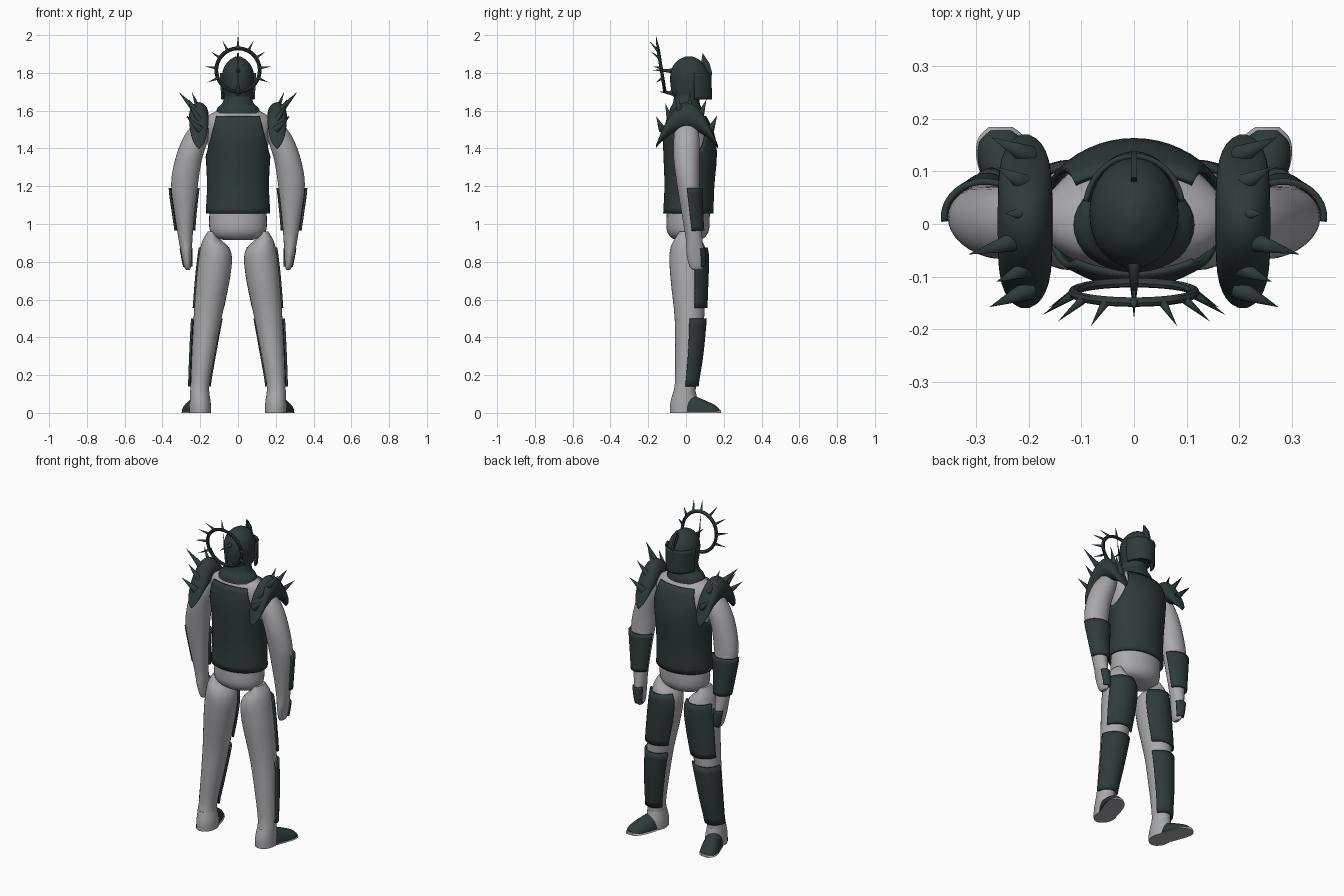
import bpy, bmesh, math
from mathutils import Vector

if "Cube" in bpy.data.objects:
    bpy.data.objects.remove(bpy.data.objects["Cube"])


def material(name, rgb):
    m = bpy.data.materials.new(name)
    m.use_nodes = True
    m.diffuse_color = (*rgb, 1)
    m.node_tree.nodes["Principled BSDF"].inputs["Base Color"].default_value = (*rgb, 1)
    return m


CLOTH = material("pale_grey", (0.4, 0.4, 0.42))
ARMOUR = material("dark_green_steel", (0.028, 0.043, 0.042))


def finish(bm, name, mat, mirror=False, thick=0):
    bmesh.ops.recalc_face_normals(bm, faces=bm.faces)
    me = bpy.data.meshes.new(name)
    bm.to_mesh(me)
    bm.free()
    ob = bpy.data.objects.new(name, me)
    bpy.context.collection.objects.link(ob)
    me.materials.append(mat)
    bpy.ops.object.select_all(action="DESELECT")
    ob.select_set(True)
    bpy.context.view_layer.objects.active = ob
    bpy.ops.object.shade_smooth_by_angle(angle=math.radians(40))
    if thick:
        s = ob.modifiers.new("thickness", "SOLIDIFY")
        s.thickness, s.offset = thick, 0
    if mirror:
        ob.modifiers.new("mirror", "MIRROR").use_mirror_merge = False
    return ob


def smooth(path, n=4):
    """Catmull-Rom refinement of a list of sections."""
    p = [Vector(s) for s in path]
    p = [p[0]] + p + [p[-1]]
    out = []
    for a, b, c, d in zip(p, p[1:], p[2:], p[3:]):
        for i in range(n):
            t = i / n
            out.append(b + (c - a) * (t / 2) + (2 * a - 5 * b + 4 * c - d) * (t * t / 2)
                       + (3 * b - a - 3 * c + d) * (t ** 3 / 2))
    return out + [p[-1]]


def loft(path, axis="Z", arc=None, closed=True, segs=32):
    """Skin ellipses (x, y, z, rx, r2); an arc in degrees gives part of the round."""
    bm = bmesh.new()
    lo, hi = arc or (0, 360)
    count = segs if not arc else segs + 1
    rings = []
    for x, y, z, rx, r2 in path:
        ring = []
        for i in range(count):
            a = math.radians(lo + (hi - lo) * i / segs)
            u, v = rx * math.cos(a), r2 * math.sin(a)
            ring.append(bm.verts.new((x + u, y + v, z) if axis == "Z" else (x + u, y, z + v)))
        rings.append(ring)
    for p, q in zip(rings, rings[1:]):
        for i in range(count if closed else count - 1):
            j = (i + 1) % count
            bm.faces.new((p[i], p[j], q[j], q[i]))
    if closed:
        bm.faces.new(rings[0])
        bm.faces.new(rings[-1])
    return bm


def band(path, z0, z1, grow, n=10):
    """Sections of a limb between two heights, grown outward."""
    out = []
    for i in range(n + 1):
        z = z0 + (z1 - z0) * i / n
        for a, b in zip(path, path[1:]):
            if a[2] <= z <= b[2]:
                s = a.lerp(b, (z - a[2]) / (b[2] - a[2]))
                out.append((s[0], s[1], z, s[3] + grow, s[4] + grow))
                break
    return out


def plate(name, path, z0, z1, arc, grow=0.008):
    bm = loft(band(path, z0, z1, grow), arc=arc, closed=False, segs=24)
    return finish(bm, name, ARMOUR, mirror=True, thick=0.012)


def spike(bm, base, tip, r):
    base, tip = Vector(base), Vector(tip)
    d = tip - base
    new = bmesh.ops.create_cone(bm, cap_ends=True, segments=12, radius1=r, radius2=0, depth=d.length)
    rot = d.to_track_quat("Z", "Y")
    for v in new["verts"]:
        v.co = rot @ v.co + (base + tip) / 2


# Body
torso = smooth([(0, .01, .915, .07, .06), (0, .01, .93, .125, .09), (0, .01, .97, .15, .112),
                (0, .012, 1.05, .152, .114), (0, .018, 1.2, .145, .113), (0, .022, 1.35, .152, .122),
                (0, .018, 1.45, .165, .12), (0, .01, 1.53, .18, .1), (0, .003, 1.575, .155, .082),
                (0, 0, 1.605, .1, .065)])
finish(loft(torso, segs=40), "torso", CLOTH)

# Cuirass, trimmed by two slanted armhole planes
bm = loft(band(torso, 1.055, 1.57, .013, 16), closed=False, segs=48, arc=(0, 360))
bmesh.ops.remove_doubles(bm, verts=bm.verts, dist=1e-4)
for side in (1, -1):
    bmesh.ops.bisect_plane(bm, geom=bm.verts[:] + bm.edges[:] + bm.faces[:], clear_outer=True,
                           plane_co=(side * .16, 0, 1.38), plane_no=(side, 0, .25))
finish(bm, "cuirass", ARMOUR, thick=.012)

# Legs with thigh and shin plates
leg = smooth([(.203, -.008, .02, .052, .07), (.203, -.008, .1, .051, .06), (.2, -.002, .16, .05, .057),
              (.185, .01, .3, .06, .067), (.161, .018, .5, .074, .078), (.133, .012, .7, .088, .093),
              (.12, .01, .82, .088, .098), (.125, .01, .88, .073, .09), (.14, .01, .92, .045, .07),
              (.14, .01, .96, .02, .045)])
finish(loft(leg), "leg", CLOTH, mirror=True)
plate("thigh_plate", leg, .555, .875, (20, 150))
plate("shin_plate", leg, .14, .5, (0, 155))

# Feet: grey heel and sole, dark toe cover
heel = smooth([(.2, -.01, 0, .057, .075), (.2, -.01, .05, .056, .074), (.203, -.008, .11, .05, .06)])
finish(loft(heel), "heel", CLOTH, mirror=True)
boot = smooth([(.205, .005, .008, .052, .09), (.222, .06, .008, .056, .075), (.24, .115, .008, .056, .052),
               (.25, .155, .008, .044, .032), (.253, .178, .008, .02, .012)])
finish(loft(boot, "Y", (0, 180), segs=20), "boot_cover", ARMOUR, mirror=True)
sole = [(x, y + .006, 0, r + .003, .016) for x, y, z, r, h in boot]
finish(loft(sole, "Y", (0, 180), segs=12), "sole", CLOTH, mirror=True)

# Arms with bracers and hand plates
arm = smooth([(.265, .058, .757, .009, .02), (.267, .056, .775, .018, .037), (.273, .05, .84, .027, .047),
              (.278, .043, .92, .037, .044), (.283, .028, 1.05, .052, .05), (.283, .012, 1.21, .071, .06),
              (.262, .003, 1.34, .071, .068), (.225, .003, 1.45, .068, .068), (.193, .003, 1.52, .052, .055),
              (.175, .003, 1.56, .02, .025)])
finish(loft(arm), "arm", CLOTH, mirror=True)
plate("bracer", arm, .965, 1.19, (-8, 165))
plate("hand_plate", arm, .775, .87, (35, 150), .004)

# Shoulder guards arching front to back
guard = []
for i in range(21):
    a = -math.cos(math.pi * i / 20)
    top, low = 1.645 - .225 * a * a, 1.5 - .105 * a * a
    w = max(.12, math.sqrt(1 - a ** 4))
    guard.append((.207, .005 + .165 * a, (top + low) / 2, .052 * w, max(.01, (top - low) / 2 * w ** .5)))
finish(loft(guard, "Y"), "shoulder_guard", ARMOUR, mirror=True)

bm = bmesh.new()
for base, tip, r in [((.215, -.03, 1.59), (.315, -.058, 1.70), .022),
                     ((.205, .02, 1.6), (.245, .02, 1.70), .016),
                     ((.2, -.125, 1.5), (.275, -.158, 1.57), .02),
                     ((.205, -.085, 1.55), (.262, -.11, 1.64), .018),
                     ((.205, .075, 1.57), (.26, .108, 1.66), .02),
                     ((.2, .13, 1.5), (.272, .165, 1.575), .02)]:
    spike(bm, base, tip, r)
finish(bm, "shoulder_spikes", ARMOUR, mirror=True)

# Collar and neck
collar = smooth([(0, -.002, 1.585, .118, .09), (0, 0, 1.615, .108, .083), (0, .002, 1.645, .08, .07),
                 (0, .01, 1.71, .07, .068)])
finish(loft(collar), "collar", ARMOUR)

# Helmet with face guard and crest
helmet = smooth([(0, .02, 1.675, .072, .088), (0, .022, 1.72, .08, .102), (0, .02, 1.78, .085, .104),
                 (0, .016, 1.83, .074, .088), (0, .016, 1.867, .046, .058), (0, .016, 1.887, .012, .018)])
finish(loft(helmet), "helmet", ARMOUR)
guard_face = [(0, .025, 1.66 + .0175 * i, .085 + .001 * i, .108 - .0005 * i) for i in range(9)]
finish(loft(guard_face, arc=(10, 170), closed=False), "face_guard", ARMOUR, thick=.01)

bm = bmesh.new()
outline = [(.075, 1.82), (.088, 1.905), (.125, 1.85), (.138, 1.8), (.13, 1.75)]
face = bm.faces.new([bm.verts.new((-.006, y, z)) for y, z in outline])
ext = bmesh.ops.extrude_face_region(bm, geom=[face])["geom"]
bmesh.ops.translate(bm, verts=[v for v in ext if isinstance(v, bmesh.types.BMVert)], vec=(.012, 0, 0))
finish(bm, "helmet_crest", ARMOUR)


# Spiked ring behind the head, leaning back
def on_ring(angle, r, back=0):
    a = math.radians(angle)
    return (r * math.sin(a), -.13 - .16 * r * math.cos(a) - back, 1.815 + r * math.cos(a))


bm = bmesh.new()
loops = []
for i in range(48):
    loops.append([bm.verts.new(on_ring(i * 7.5, .115 + .01 * math.cos(k * math.pi / 4),
                                       .009 * math.sin(k * math.pi / 4))) for k in range(8)])
for i in range(48):
    p, q = loops[i], loops[(i + 1) % 48]
    for k in range(8):
        bm.faces.new((p[k], p[(k + 1) % 8], q[(k + 1) % 8], q[k]))
finish(bm, "halo_ring", ARMOUR)

bm = bmesh.new()
spike(bm, on_ring(0, .11), on_ring(0, .186), .009)
for a in (28, 56, 84, 112):
    for s in (1, -1):
        spike(bm, on_ring(s * a, .112), on_ring(s * a, .175, .04), .009)
spike(bm, on_ring(180, .12), on_ring(0, .12), .008)
spike(bm, (0, -.06, 1.81), (0, -.18, 1.815), .014)
spike(bm, (0, -.04, 1.69), (0, -.14, 1.70), .02)
finish(bm, "halo_spikes", ARMOUR)
